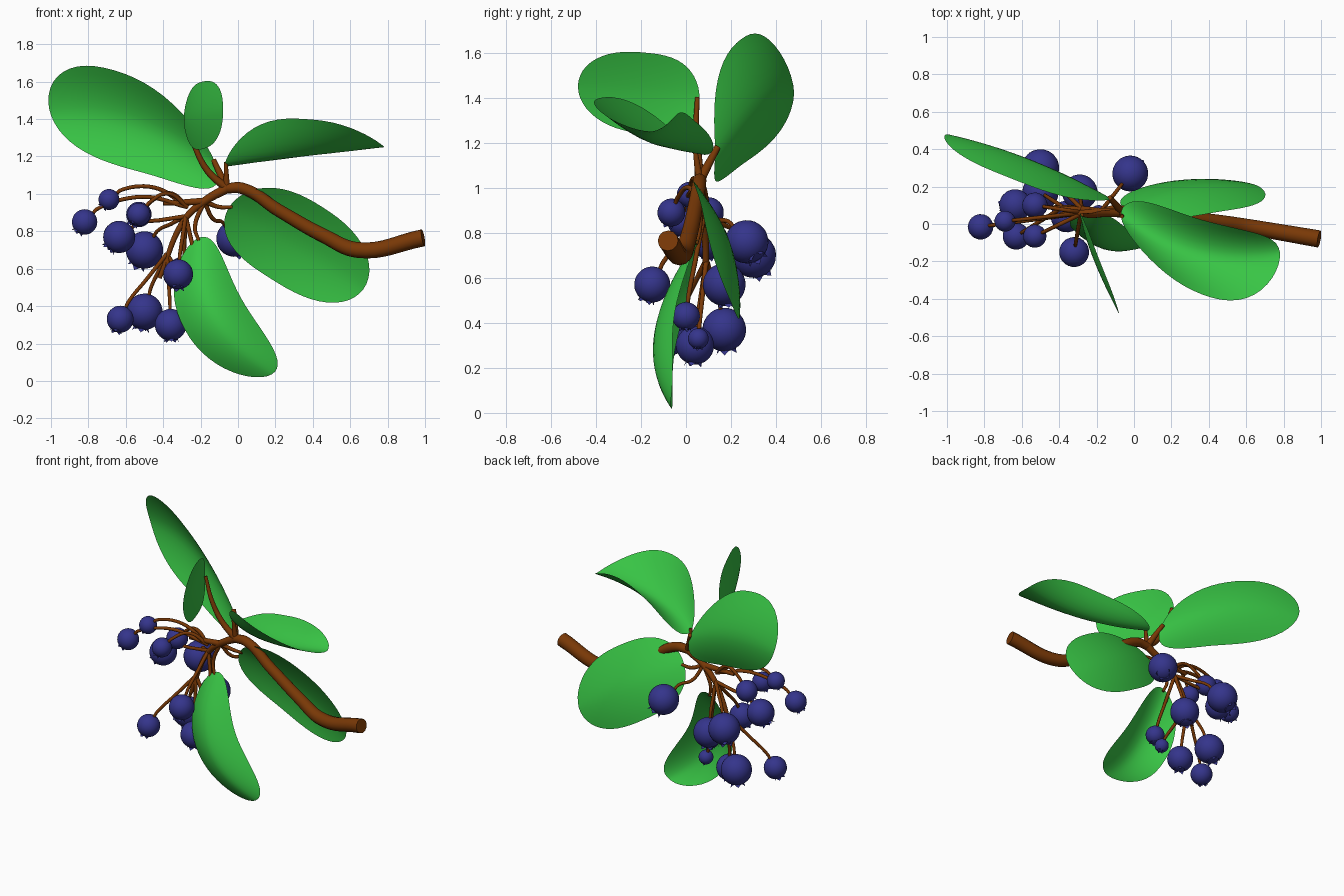
import bpy, bmesh, math
from mathutils import Vector as V, Matrix

if "Cube" in bpy.data.objects:
    bpy.data.objects.remove(bpy.data.objects["Cube"])


def material(name, rgb):
    m = bpy.data.materials.new(name)
    m.diffuse_color = (*rgb, 1)
    m.use_nodes = True
    m.node_tree.nodes["Principled BSDF"].inputs["Base Color"].default_value = m.diffuse_color
    return m


GREEN = material("leaf_green", (0.04, 0.56, 0.06))
BLUE = material("berry_blue", (0.035, 0.035, 0.26))
BROWN = material("bark_brown", (0.19, 0.04, 0.002))


def finish(bm, name, mat):
    me = bpy.data.meshes.new(name)
    for f in bm.faces:
        f.smooth = True
    bm.to_mesh(me)
    bm.free()
    me.materials.append(mat)
    ob = bpy.data.objects.new(name, me)
    bpy.context.collection.objects.link(ob)
    return ob


def tube(name, r0, r1, *pts, sides=4):
    """Tapered woody tube through points."""
    cu = bpy.data.curves.new(name, 'CURVE')
    cu.dimensions = '3D'
    cu.bevel_depth = 1.0
    cu.bevel_resolution = sides
    cu.resolution_u = 8
    cu.use_fill_caps = True
    s = cu.splines.new('BEZIER')
    s.bezier_points.add(len(pts) - 1)
    for i, (bp, p) in enumerate(zip(s.bezier_points, pts)):
        bp.co = p
        bp.handle_left_type = bp.handle_right_type = 'AUTO'
        bp.radius = r0 + (r1 - r0) * i / (len(pts) - 1)
    cu.materials.append(BROWN)
    ob = bpy.data.objects.new(name, cu)
    bpy.context.collection.objects.link(ob)


def leaf(name, base, mid, tip, side, cup, twist=0):
    """Rounded leaf: curved midrib, half-width vector, cup vector for the edges."""
    b, m, t, side, cup = map(V, (base, mid, tip, side, cup))
    c = 2 * m - (b + t) / 2
    nu, nv = 26, 12
    bm = bmesh.new()
    rows = []
    for i in range(nu + 1):
        u = (1 - math.cos(math.pi * i / nu)) / 2
        w = max(1 - abs(2 * u - 1) ** 2.6, 0) ** 0.5
        p = b * (1 - u) ** 2 + c * 2 * u * (1 - u) + t * u * u
        if i in (0, nu):
            rows.append([bm.verts.new(p)] * (nv + 1))
            continue
        rot = Matrix.Rotation(twist * (u - 0.5), 3, t - b)
        rows.append([bm.verts.new(p + rot @ (side * w * k + cup * abs(w * k) ** 1.7))
                     for k in (2 * j / nv - 1 for j in range(nv + 1))])
    for r, q in zip(rows, rows[1:]):
        for j in range(nv):
            bm.faces.new(list(dict.fromkeys((r[j], r[j + 1], q[j + 1], q[j]))))
    finish(bm, name, GREEN)


def berry(name, centre, r, direction):
    """Round berry with a toothed crown pointing away from its stalk."""
    bm = bmesh.new()
    bmesh.ops.create_uvsphere(bm, u_segments=24, v_segments=16, radius=r)
    n = 10

    def ring(i, rad, z):
        a = 2 * math.pi * i / n
        return bm.verts.new((rad * r * math.cos(a), rad * r * math.sin(a), z * r))
    low = [ring(i, 0.42, 0.88) for i in range(n)]
    for i in range(1, n, 2):
        tip = ring(i, 0.5, 1.1)
        bm.faces.new((low[i - 1], low[i], tip))
        bm.faces.new((low[i], low[(i + 1) % n], tip))
    ob = finish(bm, name, BLUE)
    ob.rotation_mode = 'QUATERNION'
    ob.rotation_quaternion = direction.to_track_quat('Z', 'Y')
    ob.location = centre


# Leaves
leaf("leaf_upper_left", (-.12, .13, 1.16), (-.56, .345, 1.38), (-1, .48, 1.42), (-.1, 0, .28), (0, -.1, 0))
leaf("leaf_upper_small", (-.29, .06, 1.4), (-.22, -.18, 1.42), (-.08, -.48, 1.45), (0, 0, .18), (.03, 0, 0))
leaf("leaf_upper_right", (-.07, .04, 1.16), (.34, -.16, 1.2), (.78, -.15, 1.25), (.02, -.205, .05), (0, -.01, .15), .7)
leaf("leaf_right", (-.04, .08, .94), (.31, .2, .74), (.67, .2, .49), (.14, -.08, .19), (0, -.055, 0))
leaf("leaf_bottom", (-.22, .05, .76), (-.135, -.14, .36), (.18, -.07, .035), (.15, 0, .085), (0, .09, 0))

# Main branch and bunch stems
fork = V((-.06, .06, 1.03))
split = V((-.18, .065, .96))
tube("main_branch", .046, .027, (.99, -.08, .765), (.64, -.02, .7), (.46, .01, .775), (.22, .04, .91), (.02, .06, 1.03),
     fork)
tube("bunch_stem", .026, .012, fork, split, (-.28, .08, .87), (-.42, .09, .55))
tube("bunch_stem_left", .02, .012, split, (-.4, .05, .95))

# Leaf stalks
tube("stalk_upper_left", .022, .014, fork, (-.13, .14, 1.18))
tube("stalk_upper_small", .022, .01, fork, (-.16, .055, 1.12), (-.23, .045, 1.25), (-.28, .05, 1.4))
tube("stalk_upper_right", .018, .01, fork, (-.065, .04, 1.17))
tube("stalk_right", .014, .009, split, (-.1, .09, .93), (-.03, .085, .93))
tube("stalk_bottom", .013, .009, split, (-.23, .06, .82), (-.21, .045, .75))


def cluster(name, anchor, lift, *berries):
    """Berries (x, y, z, radius) on arched stalks from one point of the stem."""
    a = V(anchor)
    for i, (x, y, z, r) in enumerate(berries, 1):
        c = V((x, y, z))
        back = ((a - c).normalized() + V((0, 0, 0.4 + 8 * lift))).normalized()
        end = c + back * r * 1.4
        mid = (a + end) / 2 + V((0, 0, lift))
        tube(f"{name}_stalk_{i}", .012, .009, a, mid, end, c + back * r * 0.95, sides=2)
        berry(f"{name}_berry_{i}", c, r, (-back + V((0, 0, -.3))).normalized())


# Berry clusters
cluster("left", (-.27, .06, .93), .06, (-.82, -.015, .85, .068), (-.69, .015, .97, .056),
        (-.53, .1, .89, .068), (-.53, -.065, .89, .062))
cluster("middle", (-.28, .08, .88), 0, (-.635, .1, .77, .086), (-.5, .3, .7, .1),
        (-.32, -.15, .57, .08), (-.29, .17, .57, .095), (-.18, 0, .43, .062))
cluster("lower", (-.38, .09, .68), 0, (-.63, -.065, .33, .072), (-.5, .17, .37, .097),
        (-.36, .04, .3, .085), (-.19, .055, .33, .046))
cluster("back", split, -.04, (-.02, .27, .76, .096))
